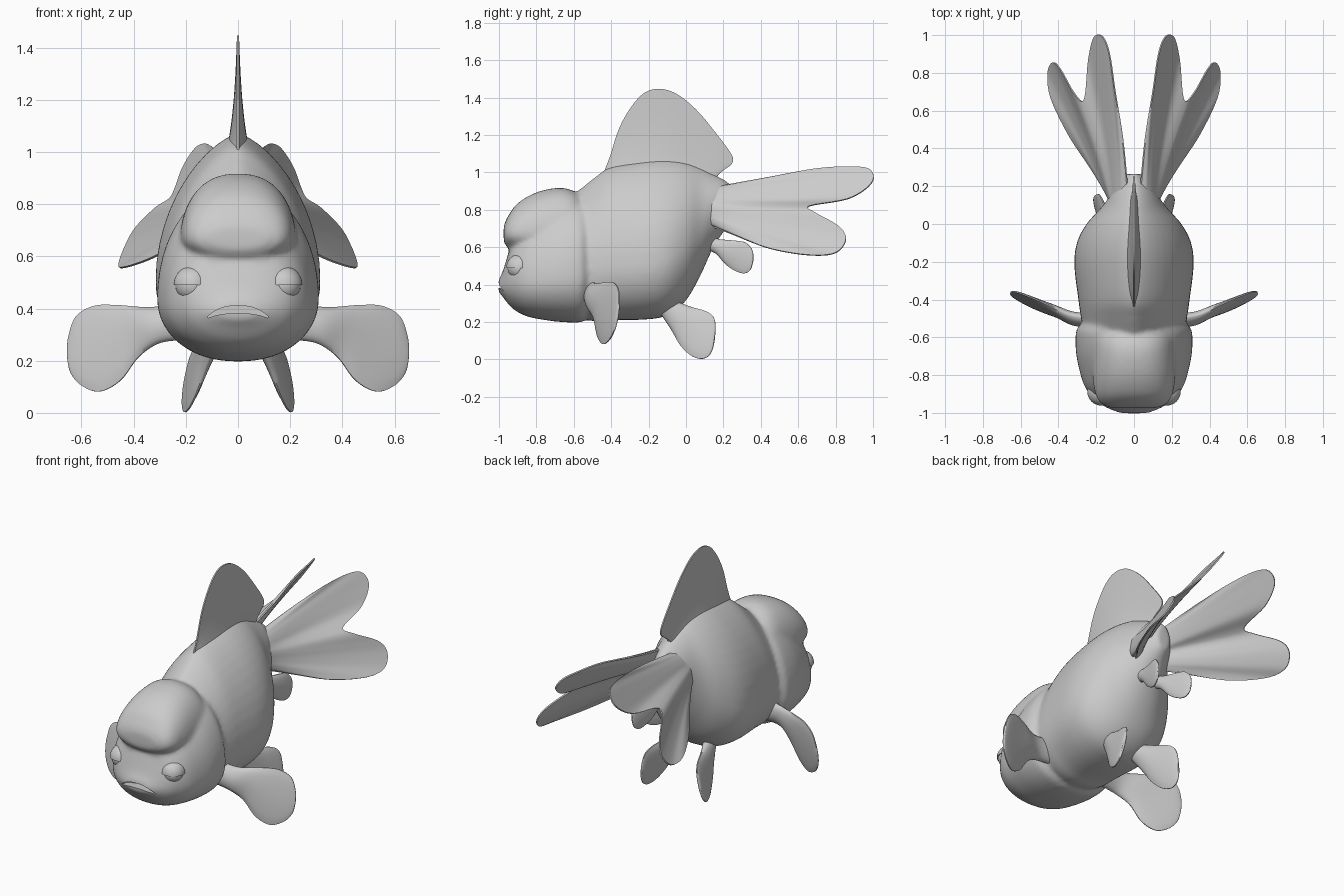
import bpy, bmesh
from math import sin, cos, pi, copysign
from mathutils import Vector, geometry

if "Cube" in bpy.data.objects:
    bpy.data.objects.remove(bpy.data.objects["Cube"])


def spline(pts, n):
    """Catmull-Rom resample of points of any dimension."""
    pts = [tuple(p) for p in pts]
    out = []
    for k in range(n):
        f = k / (n - 1) * (len(pts) - 1)
        i = min(int(f), len(pts) - 2)
        t = f - i
        p0, p1, p2 = pts[max(i - 1, 0)], pts[i], pts[i + 1]
        p3 = pts[min(i + 2, len(pts) - 1)]
        out.append([0.5 * (2 * b + (c - a) * t + (2 * a - 5 * b + 4 * c - d) * t * t
                    + (3 * b - a - 3 * c + d) * t ** 3) for a, b, c, d in zip(p0, p1, p2, p3)])
    return out


def finish(name, bm):
    bmesh.ops.remove_doubles(bm, verts=bm.verts, dist=0.0004)
    bmesh.ops.recalc_face_normals(bm, faces=bm.faces)
    me = bpy.data.meshes.new(name)
    bm.to_mesh(me)
    bm.free()
    ob = bpy.data.objects.new(name, me)
    bpy.context.collection.objects.link(ob)
    return ob


def activate(ob):
    bpy.ops.object.select_all(action='DESELECT')
    ob.select_set(True)
    bpy.context.view_layer.objects.active = ob


def smooth(ob, angle=0.9):
    activate(ob)
    bpy.ops.object.shade_smooth_by_angle(angle=angle)


def mirror(ob):
    ob.modifiers.new("mirror", 'MIRROR').use_mirror_merge = False
    activate(ob)
    bpy.ops.object.modifier_apply(modifier="mirror")


def loft(bm, sections, power, n=48, steps=60):
    """Closed skin through (y, bottom, top, widest z, half width) sections."""
    rings = []
    for y, zb, zt, zw, w in spline(sections, steps):
        ring = []
        for k in range(n):
            c, s = cos(2 * pi * k / n), sin(2 * pi * k / n)
            x = w * copysign(abs(c) ** (power if s > 0 else 0.9), c)
            ring.append(bm.verts.new((x, y, zw + s * ((zt - zw) if s > 0 else (zw - zb)))))
        rings.append(ring)
    for a, b in zip(rings, rings[1:]):
        for k in range(n):
            bm.faces.new((a[k], a[(k + 1) % n], b[(k + 1) % n], b[k]))
    bm.faces.new(rings[0])
    bm.faces.new(rings[-1])


def fin(name, a, b, thick, nu=50, nv=14):
    """Thin solid ruled between curves a and b; thick(u, v) is half thickness."""
    a = [Vector(p) for p in spline(a, nu)]
    b = [Vector(p) for p in spline(b, nu)]
    nrm = geometry.normal(a + b[::-1])
    bm = bmesh.new()
    g = [[[bm.verts.new(a[i].lerp(b[i], j / (nv - 1))
                        + nrm * side * thick(i / (nu - 1), j / (nv - 1)))
           for j in range(nv)] for i in range(nu)] for side in (1, -1)]
    for s in g:
        for i in range(nu - 1):
            for j in range(nv - 1):
                bm.faces.new((s[i][j], s[i + 1][j], s[i + 1][j + 1], s[i][j + 1]))
    rim = ([(i, 0) for i in range(nu)] + [(nu - 1, j) for j in range(1, nv)]
           + [(i, nv - 1) for i in range(nu - 2, -1, -1)] + [(0, j) for j in range(nv - 2, 0, -1)])
    for (i, j), (k, l) in zip(rim, rim[1:] + rim[:1]):
        bm.faces.new((g[0][i][j], g[0][k][l], g[1][k][l], g[1][i][j]))
    return finish(name, bm)


def paddle(root, blade):
    return lambda u, v: ((root * (1 - u) ** 2.5 + blade * (1 - u ** 4))
                         * max(sin(pi * v), 0) ** 0.6 + 0.003)


def fan(root, blade):
    return lambda u, v: (root * (1 - v) ** 3 + blade * (1 - v)) * max(sin(pi * u), 0) ** 0.5 + 0.004


# Body, head and forehead hood, fused into one soft skin
bm = bmesh.new()
loft(bm, [(-.64, .25, .85, .48, .25), (-.5, .205, .965, .48, .28), (-.4, .21, 1.03, .49, .295),
          (-.22, .213, 1.065, .5, .316), (-.1, .235, 1.07, .53, .303), (0, .315, 1.055, .6, .252),
          (.08, .455, 1.025, .69, .18), (.14, .585, .995, .78, .135), (.2, .68, .965, .82, .1),
          (.265, .76, .92, .83, .045)], 1.4)
loft(bm, [(-1.003, .36, .425, .39, .07), (-.98, .335, .47, .395, .13), (-.95, .295, .57, .41, .185),
          (-.925, .27, .65, .42, .215), (-.88, .242, .72, .42, .25), (-.82, .222, .77, .42, .277),
          (-.7, .203, .84, .43, .305), (-.6, .197, .87, .44, .31), (-.55, .203, .86, .45, .3),
          (-.51, .25, .8, .46, .25)], .95)
loft(bm, [(-.975, .63, .71, .67, .11), (-.955, .6, .76, .67, .17), (-.9, .58, .835, .67, .205),
          (-.8, .58, .893, .67, .22), (-.68, .58, .918, .67, .22), (-.6, .6, .9, .68, .21),
          (-.55, .65, .86, .7, .17)], .85)
body = finish("body", bm)
m = body.modifiers.new("fuse", 'REMESH')
m.mode, m.voxel_size = 'VOXEL', 0.012
m = body.modifiers.new("soften", 'SMOOTH')
m.factor, m.iterations = 0.5, 14

# Mouth slot: crescent cutter
bm = bmesh.new()
xs = [-.115 + .23 * k / 16 for k in range(17)]
arch = lambda x, z, h: (x, -1.1, z + h * (1 - abs(x / .115) ** 2.5))
pts = [arch(x, .371, .04) for x in xs] + [arch(x, .364, .018) for x in reversed(xs)]
face = bm.faces.new([bm.verts.new(p) for p in pts])
ext = bmesh.ops.extrude_face_region(bm, geom=[face])
bmesh.ops.translate(bm, vec=(0, .15, 0),
                    verts=[v for v in ext["geom"] if isinstance(v, bmesh.types.BMVert)])
cutter = finish("mouth_cutter", bm)
cutter.hide_render = True
m = body.modifiers.new("mouth", 'BOOLEAN')
m.operation, m.object = 'DIFFERENCE', cutter
activate(body)
for mod in list(body.modifiers):
    bpy.ops.object.modifier_apply(modifier=mod.name)
bpy.data.objects.remove(cutter)
smooth(body)

# Eyes with a heavier upper lid
for name, r, lid in (("eyes", .066, False), ("upper_eyelids", .073, True)):
    bm = bmesh.new()
    bmesh.ops.create_uvsphere(bm, u_segments=32, v_segments=20, radius=r)
    if lid:
        bmesh.ops.bisect_plane(bm, geom=bm.verts[:] + bm.edges[:] + bm.faces[:],
                               plane_co=(0, 0, 0), plane_no=(0, 0, 1), clear_inner=True)
        bmesh.ops.holes_fill(bm, edges=bm.edges[:])
    bmesh.ops.translate(bm, vec=(.174, -.888, .49), verts=bm.verts)
    ob = finish(name, bm)
    mirror(ob)
    smooth(ob)

# Dorsal fin
smooth(fin("dorsal_fin", [(0, -.43, .97), (0, -.14, 1.0), (0, .17, .93)],
           [(0, -.44, 1.0), (0, -.405, 1.09), (0, -.36, 1.23), (0, -.3, 1.34), (0, -.23, 1.42),
            (0, -.15, 1.447), (0, -.05, 1.42), (0, .06, 1.33), (0, .16, 1.21), (0, .235, 1.11),
            (0, .252, 1.065), (0, .235, 1.035), (0, .19, 1.01), (0, .15, .97)], fan(.025, .016)))

# Twin forked tail
tail = fin("tail_fins", [(.03, .1, .91), (.07, .09, .82), (.08, .08, .73)],
           [(.035, .2, .93), (.06, .45, .975), (.10, .7, 1.02), (.13, .9, 1.03), (.165, .99, 1.01),
            (.21, .99, .94), (.24, .87, .86), (.262, .66, .82), (.315, .69, .785), (.39, .82, .71),
            (.43, .855, .64), (.455, .8, .57), (.44, .67, .557), (.35, .48, .585),
            (.25, .33, .635), (.12, .17, .71)], fan(.045, .004), nu=76)
mirror(tail)
smooth(tail)

# Pectoral fins, swept back as they spread
swept = lambda pts: [(x, -.515 + .45 * max(x - .3, 0) + .15 * (z - .3), z) for x, z in pts]
pectoral = fin("pectoral_fins",
               swept([(.22, .42), (.34, .405), (.46, .413), (.55, .41), (.62, .37), (.65, .29),
                      (.655, .22)]),
               swept([(.2, .28), (.3, .268), (.38, .215), (.45, .125), (.53, .082), (.6, .105),
                      (.642, .155), (.655, .22)]),
               paddle(.03, .012))

# Pelvic fins under the belly
splay = lambda pts: [(.14 + .28 * (y + .04) + .2 * (.15 - z), y, z) for y, z in pts]
pelvic = fin("pelvic_fins",
             splay([(-.14, .25), (-.08, .16), (-.03, .075), (.025, .022), (.08, .003),
                    (.12, .018), (.142, .055), (.152, .1)]),
             splay([(-.05, .31), (.03, .28), (.1, .26), (.14, .235), (.156, .2), (.157, .15),
                    (.152, .1)]),
             paddle(.025, .01))

# Anal fins below the tail root
flare = lambda pts: [(.05 + .3 * (y - .12), y, z) for y, z in pts]
anal = fin("anal_fins",
           flare([(.1, .59), (.16, .565), (.21, .51), (.26, .475), (.31, .46), (.345, .48),
                  (.36, .53)]),
           flare([(.12, .67), (.17, .645), (.24, .637), (.31, .628), (.345, .6), (.358, .57),
                  (.36, .53)]),
           paddle(.02, .01))
for ob in (pectoral, pelvic, anal):
    mirror(ob)
    smooth(ob)
